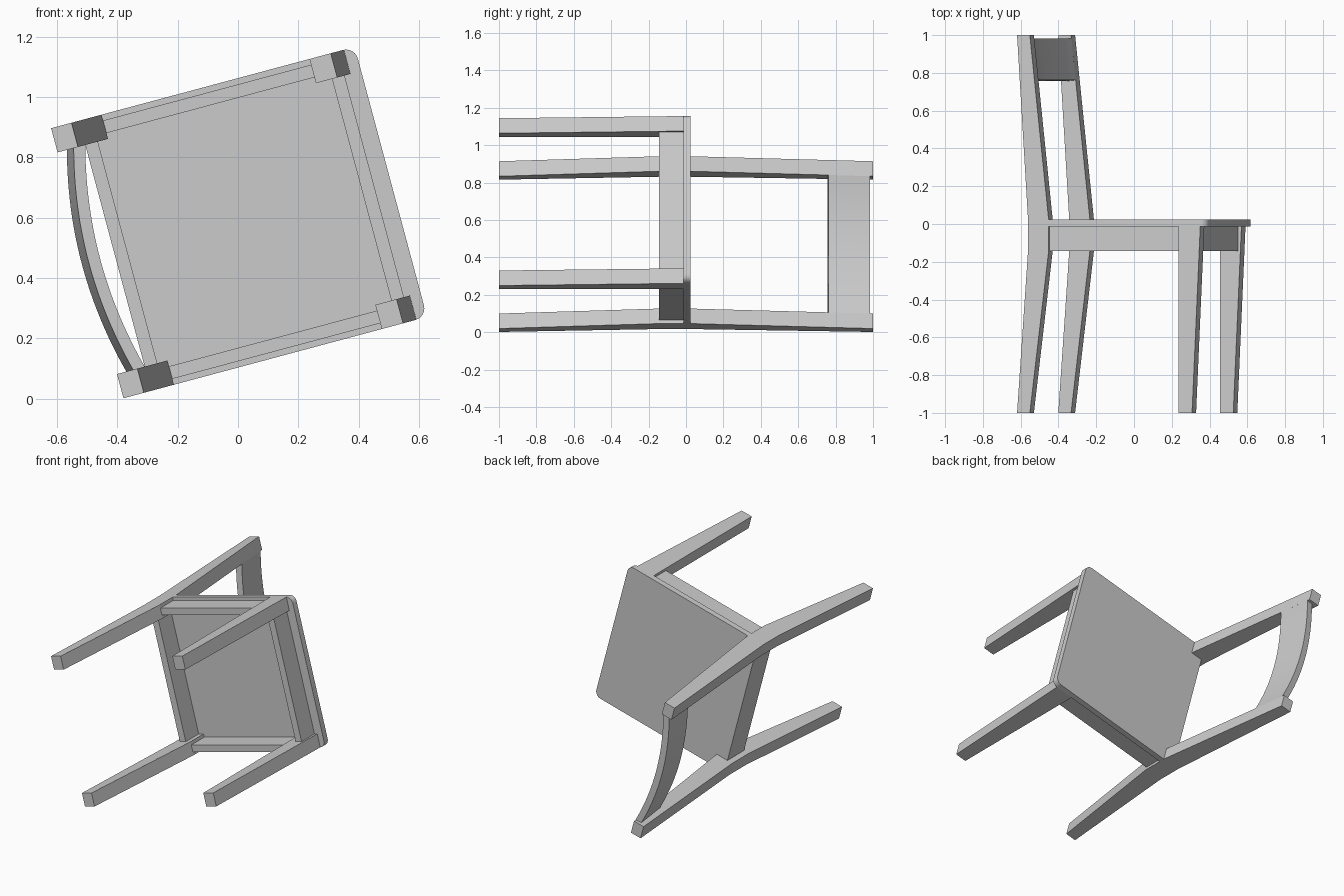
import bpy, bmesh
from math import radians, sin, cos, pi
from mathutils import Matrix, Vector

if "Cube" in bpy.data.objects:
    bpy.data.objects.remove(bpy.data.objects["Cube"])

# One grey material
grey = bpy.data.materials.new("grey")
grey.use_nodes = True
grey.diffuse_color = (0.6, 0.6, 0.6, 1)
grey.node_tree.nodes["Principled BSDF"].inputs["Base Color"].default_value = grey.diffuse_color

# Chair space: x = forward, y = sideways, z = chair's up.
# The chair lies on its side, turned by the tilt, with its up along world y.
TILT = radians(15)
s, c = sin(TILT), cos(TILT)
MID = 0.563
LAY = Matrix(((c, s, 0, -s * MID), (0, 0, 1, 0), (s, -c, 0, c * MID), (0, 0, 0, 1)))

HALF = 0.463          # half width
LEG = 0.083           # leg width
SEAT_LOW, SEAT_TOP = -0.014, 0.024
APRON_LOW = -0.144


def prism(name, outline, push, mirror=False, smooth=False):
    """Extrude a closed outline along push, optionally mirrored sideways."""
    bm = bmesh.new()
    face = bm.faces.new([bm.verts.new(p) for p in outline])
    made = bmesh.ops.extrude_face_region(bm, geom=[face], use_keep_orig=True)
    moved = [v for v in made["geom"] if isinstance(v, bmesh.types.BMVert)]
    bmesh.ops.translate(bm, verts=moved, vec=push)
    bmesh.ops.recalc_face_normals(bm, faces=bm.faces)
    mesh = bpy.data.meshes.new(name)
    bm.to_mesh(mesh)
    bm.free()
    mesh.materials.append(grey)
    obj = bpy.data.objects.new(name, mesh)
    bpy.context.collection.objects.link(obj)
    obj.matrix_world = LAY
    if mirror:
        obj.modifiers.new("Mirror", "MIRROR").use_axis = (False, True, False)
    if smooth:
        bpy.ops.object.select_all(action="DESELECT")
        obj.select_set(True)
        bpy.context.view_layer.objects.active = obj
        bpy.ops.object.shade_smooth_by_angle(angle=radians(30))
    return obj


def box(name, x, y, z, mirror=False):
    outline = [(x[0], y[0], z[0]), (x[1], y[0], z[0]), (x[1], y[1], z[0]), (x[0], y[1], z[0])]
    return prism(name, outline, (0, 0, z[1] - z[0]), mirror)


# Back legs: bent side profile, thickest at the seat
back_profile = [(-0.366, -1), (-0.296, -1), (-0.193, APRON_LOW), (-0.193, SEAT_TOP),
                (-0.296, 1), (-0.366, 1), (-0.306, SEAT_TOP), (-0.306, APRON_LOW)]
prism("back_legs", [(x, HALF - LEG, z) for x, z in back_profile], (0, LEG, 0), mirror=True)

# Front legs: tapered on the front face only
front_profile = [(0.52, -1), (0.593, -1), (0.638, SEAT_LOW), (0.52, SEAT_LOW)]
prism("front_legs", [(x, HALF - LEG, z) for x, z in front_profile], (0, LEG, 0), mirror=True)

# Seat: notched round the back legs, rounded front corners
SEAT_FRONT, SEAT_BACK, R = 0.675, -0.271, 0.04
half_seat = [(SEAT_BACK, HALF - LEG), (-0.193, HALF - LEG), (-0.193, HALF)]
for i in range(7):
    a = pi / 2 * (1 - i / 6)
    half_seat.append((SEAT_FRONT - R + R * cos(a), HALF - R + R * sin(a)))
seat_outline = half_seat + [(x, -y) for x, y in reversed(half_seat)]
prism("seat", [(x, y, SEAT_LOW) for x, y in seat_outline],
      (0, 0, SEAT_TOP - SEAT_LOW), smooth=True)

# Aprons under the seat
apron_z = (APRON_LOW, SEAT_LOW)
INNER = HALF - LEG
box("side_aprons", (-0.2, 0.53), (0.4, 0.443), apron_z, mirror=True)
box("front_apron", (0.575, 0.618), (-INNER, INNER), apron_z)
box("back_apron", (SEAT_BACK, -0.228), (-INNER, INNER), apron_z)

# Backrest: bowed slat that leans with the back legs
lean = Vector((-0.103, 0, 0.976)).normalized()
BOW, THICK, STEPS = 0.05, 0.04, 24
arc = []
for i in range(STEPS + 1):
    t = 2 * i / STEPS - 1
    arc.append((-0.271 - BOW * (1 - t * t), INNER * t))
bottom = [Vector((x, y, 0.762)) for x, y in arc]
depth = Vector((-lean.z, 0, lean.x)) * THICK
prism("backrest", bottom + [p + depth for p in reversed(bottom)], lean * 0.222, smooth=True)
